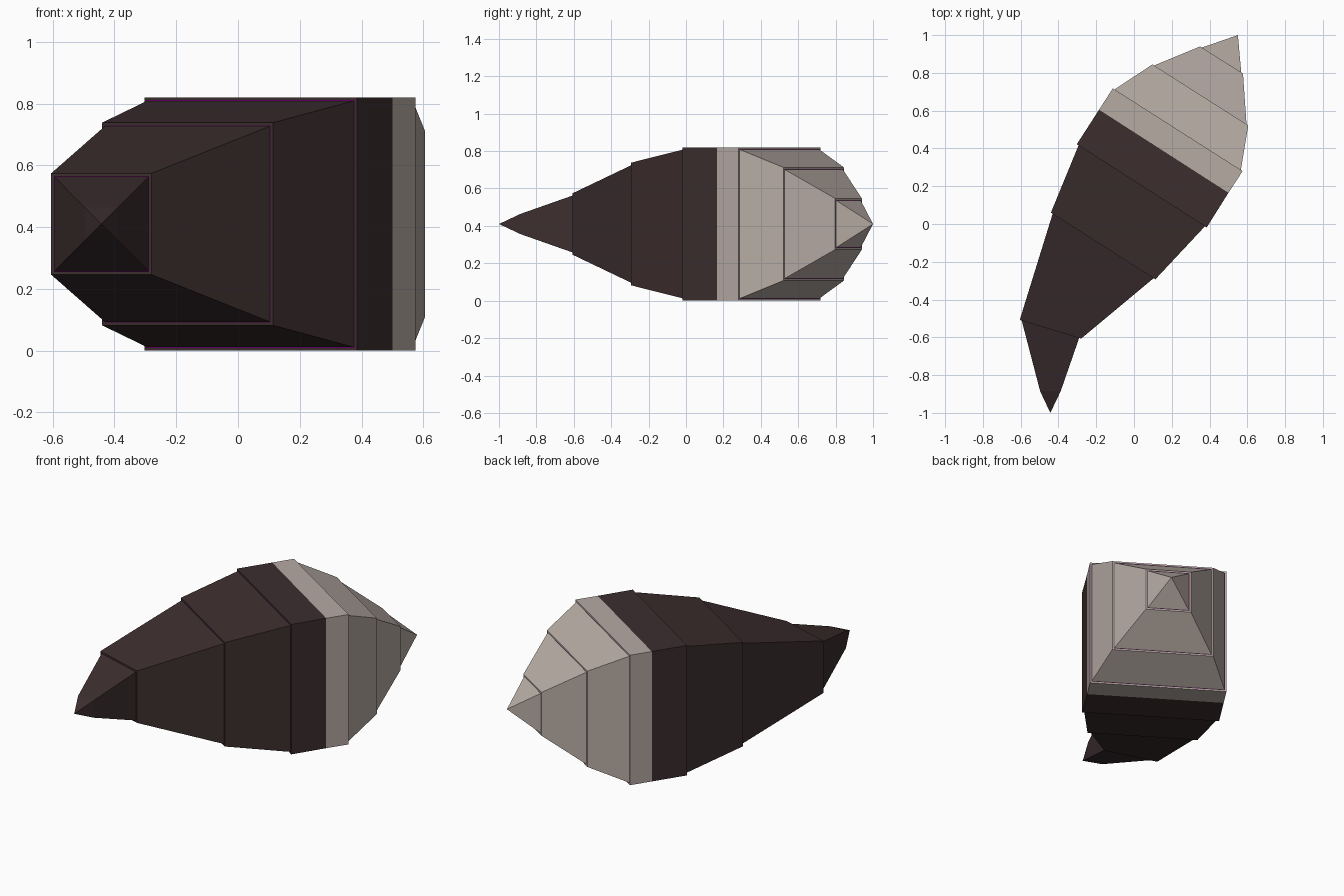
import bpy, bmesh
from mathutils import Vector

cube = bpy.data.objects.get("Cube")
if cube:
    bpy.data.objects.remove(cube, do_unlink=True)

MID = 0.41      # height of the centre line
LIP = 0.009     # visible step at each seam
GROOVE = 0.002  # thin coloured line inside the step


def material(name, rgb):
    m = bpy.data.materials.new(name)
    m.use_nodes = True
    m.diffuse_color = (*rgb, 1)
    m.node_tree.nodes["Principled BSDF"].inputs["Base Color"].default_value = (*rgb, 1)
    return m


dark = material("dark brown", (0.046, 0.027, 0.028))
pale = material("pale grey", (0.47, 0.405, 0.37))
purple = material("seam purple", (0.2, 0.0, 0.2))


def ring(bm, section, inset=0.0):
    """Rectangular cross-section between two plan points, shrunk by inset."""
    a, b, half = Vector(section[0]), Vector(section[1]), section[2] - inset
    d = (b - a).normalized() * inset
    a, b = a + d, b - d
    return [bm.verts.new((p.x, p.y, MID + s * half))
            for p, s in ((a, -1), (b, -1), (b, 1), (a, 1))]


def bridge(bm, r0, r1, index):
    for i in range(4):
        j = (i + 1) % 4
        bm.faces.new((r0[i], r0[j], r1[j], r1[i])).material_index = index


def shell(name, colour, sections, tip):
    """Stepped taper from the first section to a point.
    Each section: left point, right point, half height, has a step."""
    bm = bmesh.new()
    prev = ring(bm, sections[0])
    bm.faces.new(prev)
    for s in sections[1:]:
        cur = ring(bm, s)
        bridge(bm, prev, cur, 0)
        if s[3]:
            lip, groove = ring(bm, s, LIP), ring(bm, s, LIP + GROOVE)
            bridge(bm, cur, lip, 0)
            bridge(bm, lip, groove, 1)
            cur = groove
        prev = cur
    apex = bm.verts.new((*tip, MID))
    for i in range(4):
        bm.faces.new((prev[i], prev[(i + 1) % 4], apex))
    bmesh.ops.recalc_face_normals(bm, faces=bm.faces)
    me = bpy.data.meshes.new(name)
    bm.to_mesh(me)
    bm.free()
    me.materials.append(colour)
    me.materials.append(purple)
    bpy.context.collection.objects.link(bpy.data.objects.new(name, me))


# Shared section where the two colours meet
joint = ((-0.185, 0.605), (0.5, 0.165), 0.41, False)

# Pale blunt end
shell("pale_end", pale, [
    joint,
    ((-0.112, 0.718), (0.575, 0.28), 0.41, True),
    ((0.097, 0.845), (0.605, 0.522), 0.302, True),
    ((0.35, 0.94), (0.577, 0.797), 0.137, True),
], (0.55, 1.0))

# Dark body with its bent, pointed end
shell("dark_body", dark, [
    joint,
    ((-0.303, 0.422), (0.385, -0.018), 0.41, True),
    ((-0.44, 0.06), (0.113, -0.293), 0.328, True),
    ((-0.605, -0.508), (-0.28, -0.607), 0.164, True),
    ((-0.497, -0.885), (-0.388, -0.885), 0.054, False),
], (-0.443, -1.0))
